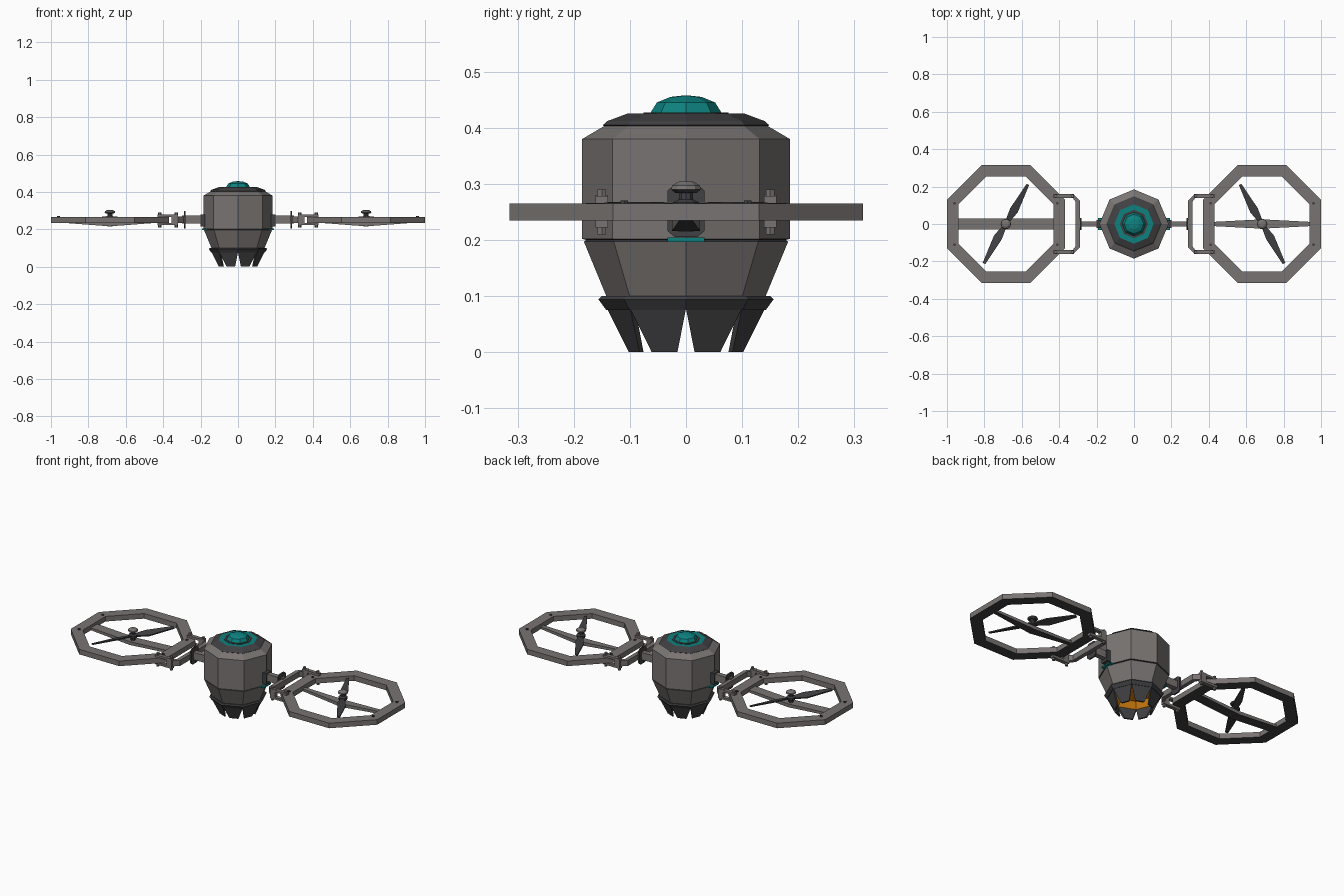
import bpy, bmesh, math
from mathutils import Vector

if "Cube" in bpy.data.objects:
    bpy.data.objects.remove(bpy.data.objects["Cube"])


def material(name, rgb):
    m = bpy.data.materials.new(name)
    m.diffuse_color = (*rgb, 1)
    m.use_nodes = True
    m.node_tree.nodes["Principled BSDF"].inputs["Base Color"].default_value = m.diffuse_color
    return m


GREY = material("warm_grey", (0.19, 0.175, 0.168))
DARK = material("dark_grey", (0.052, 0.051, 0.055))
TEAL = material("teal", (0.004, 0.22, 0.21))
ORANGE = material("orange", (0.72, 0.24, 0.005))


def finish(name, bm, mats, dark_below=False):
    bmesh.ops.recalc_face_normals(bm, faces=bm.faces)
    if dark_below:
        for f in bm.faces:
            f.normal_update()
            if f.normal.z < -0.5:
                f.material_index = 1
    me = bpy.data.meshes.new(name)
    bm.to_mesh(me)
    bm.free()
    for m in mats:
        me.materials.append(m)
    ob = bpy.data.objects.new(name, me)
    bpy.context.collection.objects.link(ob)
    return ob


def lathe(name, profile, mats, bands=None, sides=8, centre=(0, 0)):
    """Revolve (radius, z) points; bands gives a material index per segment."""
    bm = bmesh.new()
    rings = []
    for r, z in profile:
        if r == 0:
            rings.append([bm.verts.new((*centre, z))] * sides)
        else:
            rings.append([bm.verts.new((centre[0] + r * math.cos(math.tau * i / sides),
                                        centre[1] + r * math.sin(math.tau * i / sides), z))
                          for i in range(sides)])
    for k, (a, b) in enumerate(zip(rings, rings[1:])):
        for i in range(sides):
            j = (i + 1) % sides
            f = bm.faces.new(list(dict.fromkeys((a[i], a[j], b[j], b[i]))))
            f.material_index = bands[k] if bands else 0
    return finish(name, bm, mats)


def prism(name, pts, z0, z1, mats, s=1, dark_below=False):
    """Extrude a plan outline upward, mirrored in x when s is -1."""
    bm = bmesh.new()
    f = bm.faces.new([bm.verts.new((s * x, y, z0)) for x, y in pts])
    new = bmesh.ops.extrude_face_region(bm, geom=[f])["geom"]
    bmesh.ops.translate(bm, vec=(0, 0, z1 - z0),
                        verts=[v for v in new if isinstance(v, bmesh.types.BMVert)])
    return finish(name, bm, mats, dark_below)


def box(name, x, y, z, mat, s=1):
    return prism(name, [(x[0], y[0]), (x[1], y[0]), (x[1], y[1]), (x[0], y[1])], *z, [mat], s)


# Faceted body with dark collars and a recessed orange exhaust
lathe("body",
      [(0, 0.425), (0.105, 0.425), (0.14, 0.412), (0.148, 0.405), (0.146, 0.403),
       (0.185, 0.38), (0.185, 0.202), (0.178, 0.2), (0.182, 0.197), (0.142, 0.1),
       (0.15, 0.1), (0.156, 0.094), (0.142, 0.075), (0.13, 0.075), (0.1, 0.11), (0, 0.11)],
      [GREY, DARK, TEAL, ORANGE],
      [2, 1, 1, 1, 0, 0, 1, 1, 0, 1, 1, 1, 1, 3, 3])
lathe("dome_collar", [(0.076, 0.424), (0.076, 0.427), (0, 0.427)], [DARK])
lathe("dome", [(0.065, 0.424), (0.052, 0.445), (0.028, 0.455), (0, 0.458)], [TEAL])

# Eight exhaust petals narrowing downward
for i in range(8):
    def corner(r, z, t):
        a, b = (Vector((r * math.cos(k), r * math.sin(k), z))
                for k in (math.tau * i / 8, math.tau * (i + 1) / 8))
        return a.lerp(b, t)
    bm = bmesh.new()
    out = [bm.verts.new(p) for p in (corner(0.141, 0.078, 0), corner(0.141, 0.078, 1),
                                     corner(0.108, 0, 0.8), corner(0.108, 0, 0.2))]
    inn = [bm.verts.new(p) for p in (corner(0.128, 0.078, 0), corner(0.128, 0.078, 1),
                                     corner(0.098, 0, 0.78), corner(0.098, 0, 0.22))]
    bm.faces.new(out)
    bm.faces.new(inn)
    for k in range(4):
        j = (k + 1) % 4
        bm.faces.new((out[k], out[j], inn[j], inn[k]))
    finish("exhaust_petal", bm, [DARK])

CX = 0.685            # rotor centre
for s, side in ((1, "right"), (-1, "left")):
    # Arm from body to bracket
    box(side + "_arm_mount", (0.15, 0.2), (-0.022, 0.022), (0.215, 0.28), DARK, s)
    box(side + "_mount_light", (0.15, 0.192), (-0.033, 0.033), (0.196, 0.204), TEAL, s)
    box(side + "_arm", (0.18, 0.3), (-0.014, 0.014), (0.232, 0.275), GREY, s)
    # Chamfered end plate standing across the arm
    bm = bmesh.new()
    plate = []
    for sy, sz in ((1, 1), (-1, 1), (-1, -1), (1, -1)):
        pair = [(0.033, 0.036), (0.02, 0.047)]
        if sy * sz < 0:
            pair.reverse()
        plate += [bm.verts.new((s * 0.281, sy * y, 0.252 + sz * z)) for y, z in pair]
    f = bm.faces.new(plate)
    new = bmesh.ops.extrude_face_region(bm, geom=[f])["geom"]
    bmesh.ops.translate(bm, vec=(s * 0.008, 0, 0),
                        verts=[v for v in new if isinstance(v, bmesh.types.BMVert)])
    finish(side + "_end_plate", bm, [DARK])

    # C-shaped bracket: back bar, then rails above and below the ring
    half = [(0.29, 0.0), (0.29, 0.125), (0.322, 0.157), (0.335, 0.157),
            (0.335, 0.14), (0.328, 0.14), (0.313, 0.12), (0.313, 0.0)]
    back = half[1:-1] + [(x, -y) for x, y in reversed(half[1:-1])]
    prism(side + "_bracket_back", back, 0.235, 0.268, [GREY], s)
    for sy in (1, -1):
        y = (0.139, 0.161) if sy > 0 else (-0.161, -0.139)
        box(side + "_bracket_post", (0.32, 0.355), y, (0.222, 0.28), GREY, s)
        box(side + "_upper_rail", (0.32, 0.43), y, (0.265, 0.278), GREY, s)
        box(side + "_lower_rail", (0.32, 0.43), y, (0.222, 0.235), GREY, s)
        for x in (0.33, 0.418):
            lathe(side + "_bracket_bolt",
                  [(0, 0.21), (0.009, 0.21), (0.009, 0.29), (0, 0.29)],
                  [GREY], sides=6, centre=(s * x, sy * 0.15))

    # Octagonal guard ring, dark underneath
    bm = bmesh.new()
    loops = []
    for apothem, z in ((0.315, 0.235), (0.315, 0.265), (0.254, 0.265), (0.254, 0.235)):
        r = apothem / math.cos(math.pi / 8)
        loops.append([bm.verts.new((s * CX + r * math.cos(math.pi * (2 * i + 1) / 8),
                                    r * math.sin(math.pi * (2 * i + 1) / 8), z))
                      for i in range(8)])
    for k in range(4):
        a, b = loops[k], loops[(k + 1) % 4]
        for i in range(8):
            j = (i + 1) % 8
            bm.faces.new((a[i], a[j], b[j], b[i]))
    finish(side + "_guard_ring", bm, [GREY, DARK], True)
    for sx in (-1, 1):
        for sy in (-1, 1):
            lathe(side + "_ring_bolt", [(0.008, 0.264), (0.008, 0.27), (0, 0.27)], [DARK],
                  sides=6, centre=(s * (CX + sx * 0.275), sy * 0.11))

    # Cross strut sagging toward the hub; one side tapers to its ends
    end = 0.011 if s > 0 else 0.03
    mid = 0.025 if s > 0 else 0.03
    bm = bmesh.new()
    secs = []
    for x, w, lo, hi in ((0.42, end, 0.236, 0.25), (CX, mid, 0.216, 0.236), (0.95, end, 0.236, 0.25)):
        secs.append([bm.verts.new((s * x, y, z)) for y, z in ((-w, lo), (w, lo), (w, hi), (-w, hi))])
    for a, b in zip(secs, secs[1:]):
        for k in range(4):
            j = (k + 1) % 4
            bm.faces.new((a[k], a[j], b[j], b[k]))
    bm.faces.new(secs[0])
    bm.faces.new(secs[-1])
    finish(side + "_cross_strut", bm, [GREY, DARK], True)

    # Two pitched propeller blades
    d = Vector((-0.48, 0.877))
    n = Vector((0.877, 0.48))
    for e in (1, -1):
        pts = [(0.01, -0.01), (0.085, -0.026), (0.242, -0.009),
               (0.242, 0.006), (0.085, 0.02), (0.01, 0.01)]
        plan = [Vector((CX, 0)) + e * (d * a + n * b) for a, b in pts]
        blade = prism(side + "_blade", plan, 0.256, 0.263, [DARK], s)
        for v in blade.data.vertices:
            across = (Vector((s * v.co.x - CX, v.co.y)) * e).dot(n)
            v.co.z += 0.25 * across
    # Hub shaft and cap
    lathe(side + "_hub_shaft",
          [(0, 0.215), (0.014, 0.215), (0.014, 0.25), (0.024, 0.253), (0.024, 0.267),
           (0.013, 0.272), (0.013, 0.288), (0, 0.288)],
          [DARK], sides=10, centre=(s * CX, 0))
    lathe(side + "_hub_cap",
          [(0, 0.284), (0.02, 0.284), (0.028, 0.29), (0.026, 0.297), (0.014, 0.304), (0, 0.304)],
          [GREY, DARK], [1, 1, 0, 0, 0], sides=10, centre=(s * CX, 0))
